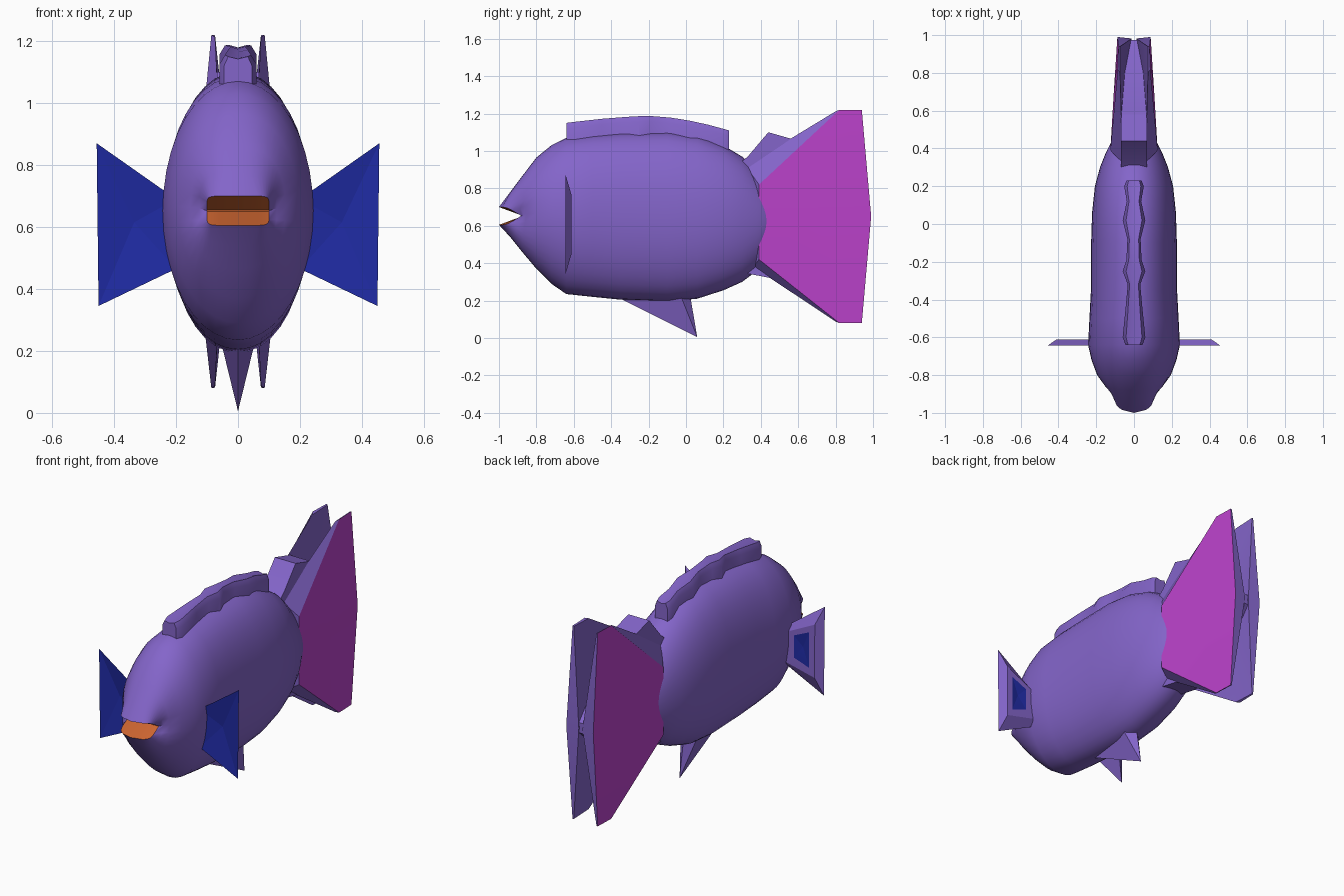
import bpy, bmesh, math

cube = bpy.data.objects.get("Cube")
if cube:
    bpy.data.objects.remove(cube, do_unlink=True)


def material(name, rgb):
    m = bpy.data.materials.new(name)
    m.use_nodes = True
    m.diffuse_color = (*rgb, 1)
    m.node_tree.nodes["Principled BSDF"].inputs["Base Color"].default_value = (*rgb, 1)
    return m


PURPLE = material("purple", (0.23, 0.13, 0.59))
MAGENTA = material("magenta", (0.50, 0.055, 0.60))
BLUE = material("blue", (0.014, 0.024, 0.37))
ORANGE = material("orange", (0.61, 0.13, 0.03))


def finish(name, bm, mats, angle=35):
    bmesh.ops.recalc_face_normals(bm, faces=bm.faces)
    me = bpy.data.meshes.new(name)
    bm.to_mesh(me)
    bm.free()
    ob = bpy.data.objects.new(name, me)
    bpy.context.collection.objects.link(ob)
    for m in mats:
        me.materials.append(m)
    bpy.ops.object.select_all(action="DESELECT")
    ob.select_set(True)
    bpy.context.view_layer.objects.active = ob
    bpy.ops.object.shade_smooth_by_angle(angle=math.radians(angle))
    return ob


def ring(bm, points):
    return [bm.verts.new(p) for p in points]


def bridge(bm, a, b, mat=0):
    n = len(a)
    for i in range(n):
        j = (i + 1) % n
        bm.faces.new((a[i], a[j], b[j], b[i])).material_index = mat


def fan(bm, loop, centre, mat=0):
    c = bm.verts.new(centre)
    for i in range(len(loop)):
        bm.faces.new((loop[i], loop[(i + 1) % len(loop)], c)).material_index = mat


# Body: superellipse sections (y, bottom, top, half width, power, side pull, lip bend)
SECTIONS = [
    (-1.00, 0.605, 0.70, 0.10, 8, 0.12, 0.04),
    (-0.94, 0.54, 0.78, 0.125, 3.2, 0.07, 0.02),
    (-0.88, 0.465, 0.86, 0.153, 2.4, 0.025, 0),
    (-0.80, 0.37, 0.965, 0.195, 2.1, 0, 0),
    (-0.72, 0.29, 1.03, 0.225, 2, 0, 0),
    (-0.64, 0.235, 1.07, 0.243, 2, 0, 0),
    (-0.50, 0.22, 1.085, 0.236, 2.1, 0, 0),
    (-0.35, 0.205, 1.095, 0.228, 2.1, 0, 0),
    (-0.10, 0.195, 1.10, 0.227, 2.1, 0, 0),
    (0.06, 0.21, 1.08, 0.222, 2.1, 0, 0),
    (0.20, 0.255, 1.03, 0.207, 2.1, 0, 0),
    (0.30, 0.30, 0.97, 0.180, 2.1, 0, 0),
    (0.38, 0.36, 0.89, 0.148, 2.1, 0, 0),
    (0.44, 0.45, 0.80, 0.118, 2.1, 0, 0),
    (0.50, 0.54, 0.72, 0.070, 2, 0, 0),
]
N = 40


def section(y, lo, hi, w, power, pull, bend):
    pts = []
    for i in range(N):
        a = 2 * math.pi * i / N
        c, s = math.cos(a), math.sin(a)
        u = math.copysign(abs(c) ** (2 / power), c)
        v = math.copysign(abs(s) ** (2 / power), s)
        yy = y + pull * (1 - abs(v)) + bend * u * u * abs(v)
        pts.append((u * w, yy, (lo + hi) / 2 + v * (hi - lo) / 2))
    return pts


bm = bmesh.new()
rings = [ring(bm, section(*s)) for s in SECTIONS]
for a, b in zip(rings, rings[1:]):
    bridge(bm, a, b)
bm.faces.new(rings[-1])
# Mouth: orange wedge folding back to a line
throat = ring(bm, [(v.co.x, -0.878, 0.6525 + (v.co.z - 0.6525) * 0.05) for v in rings[0]])
bridge(bm, rings[0], throat, 1)
bm.faces.new(throat).material_index = 1
finish("body", bm, [PURPLE, ORANGE], 40)

# Dorsal fin: wavy ridge along the back (y, half width, top)
bm = bmesh.new()
RIDGE = [(-0.64, 0.045, 1.15), (-0.60, 0.06, 1.155), (-0.45, 0.045, 1.172),
         (-0.32, 0.033, 1.182), (-0.25, 0.06, 1.186), (-0.19, 0.04, 1.187),
         (-0.08, 0.035, 1.178), (0.02, 0.06, 1.162), (0.12, 0.038, 1.14),
         (0.20, 0.052, 1.118), (0.23, 0.04, 1.11)]
rows = []
for y, w, t in RIDGE:
    half = [(w, 0.97), (w, t - 0.03), (0.7 * w, t)]
    pts = half + [(0, t - 0.008)] + [(-x, z) for x, z in reversed(half)]
    rows.append(ring(bm, [(x, y, z) for x, z in pts]))
for a, b in zip(rows, rows[1:]):
    bridge(bm, a, b)
bm.faces.new(rows[0])
bm.faces.new(rows[-1])
finish("dorsal_fin", bm, [PURPLE])

# Belly fin: swept-back spike
bm = bmesh.new()
base = ring(bm, [(0, -0.36, 0.215), (0.055, -0.03, 0.23), (0, 0.02, 0.24), (-0.055, -0.03, 0.23)])
bm.faces.new(base)
fan(bm, base, (0, 0.06, 0.005))
finish("belly_fin", bm, [PURPLE], 20)

# Tail core: humped wedge joining the two tail sheets
bm = bmesh.new()
PROFILE = [(0.28, 0.93), (0.33, 0.97), (0.44, 1.10), (0.58, 1.06), (0.80, 0.80),
           (0.975, 0.68), (0.975, 0.62), (0.80, 0.48), (0.56, 0.30), (0.30, 0.35)]
sides = [ring(bm, [(x, y, z) for y, z in PROFILE]) for x in (0.068, -0.068)]
bridge(bm, *sides)
for s in sides:
    bm.faces.new(s)
finish("tail_core", bm, [PURPLE], 25)

# Tail sheets: (x, y, z) outlines of the magenta outer and purple inner faces
OUTER = [(0.125, 0.39, 0.82), (0.086, 0.82, 1.22), (0.082, 0.94, 1.22),
         (0.088, 0.99, 0.65), (0.082, 0.94, 0.08), (0.086, 0.82, 0.08), (0.125, 0.39, 0.42)]
INNER = [(0.06, 0.32, 0.92), (0.074, 0.80, 1.212), (0.074, 0.94, 1.218),
         (0.012, 0.982, 0.65), (0.074, 0.94, 0.082), (0.074, 0.80, 0.088), (0.06, 0.36, 0.38)]
for side, s in (("left", 1), ("right", -1)):
    bm = bmesh.new()
    outer = ring(bm, [(s * x, y, z) for x, y, z in OUTER])
    inner = ring(bm, [(s * x, y, z) for x, y, z in INNER])
    fan(bm, outer, (s * 0.108, 0.68, 0.65), 1)
    bridge(bm, outer, inner)
    fan(bm, inner, (s * 0.04, 0.75, 0.65))
    finish(side + "_tail_sheet", bm, [PURPLE, MAGENTA], 25)

# Side fins: dished blue front, bevelled purple rim, blue inset on the back
FRONT = [(0.20, 0.465), (0.20, 0.69), (0.456, 0.87), (0.45, 0.345)]
BACK = [(0.20, 0.50), (0.20, 0.66), (0.412, 0.765), (0.41, 0.45)]
INSET = [(0.275, 0.535), (0.275, 0.665), (0.375, 0.71), (0.375, 0.50)]
for side, s in (("left", 1), ("right", -1)):
    bm = bmesh.new()
    front, back, inset = [ring(bm, [(s * x, y, z) for x, z in shape])
                          for shape, y in ((FRONT, -0.643), (BACK, -0.612), (INSET, -0.612))]
    fan(bm, front, (s * 0.335, -0.622, 0.615), 1)
    bridge(bm, front, back)
    bridge(bm, back, inset)
    fan(bm, inset, (s * 0.33, -0.619, 0.61), 1)
    finish(side + "_side_fin", bm, [PURPLE, BLUE], 5)
